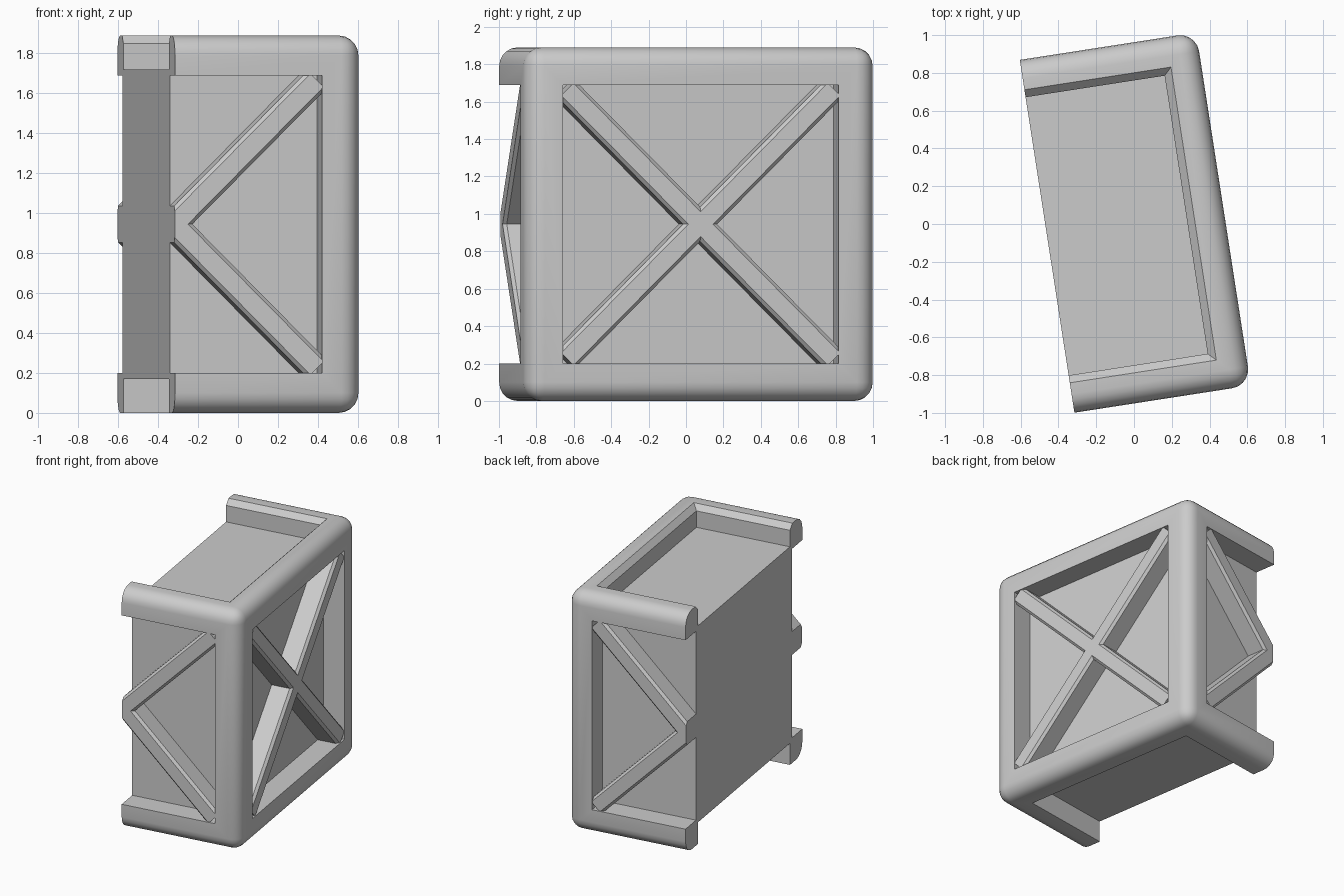
import bpy, bmesh
from math import radians
from mathutils import Matrix, Vector

if "Cube" in bpy.data.objects:
    bpy.data.objects.remove(bpy.data.objects["Cube"])

H = 0.945        # half side of the full crate
OPEN = 0.745     # half width of the frame openings
PANEL = 0.775    # depth of the recessed panels
PLACE = Matrix.Translation((-0.46, -0.065, H)) @ Matrix.Rotation(radians(8.8), 4, 'Z')


def finish(name, bm, halve=True):
    # slice the crate down the middle and close the cut
    if halve:
        r = bmesh.ops.bisect_plane(bm, geom=bm.verts[:] + bm.edges[:] + bm.faces[:],
                                   plane_co=(0, 0, 0), plane_no=(-1, 0, 0), clear_outer=True)
        edges = [e for e in r['geom_cut'] if isinstance(e, bmesh.types.BMEdge)]
        if edges:
            bmesh.ops.contextual_create(bm, geom=edges)
    bmesh.ops.recalc_face_normals(bm, faces=bm.faces[:])
    me = bpy.data.meshes.new(name)
    bm.to_mesh(me)
    bm.free()
    ob = bpy.data.objects.new(name, me)
    bpy.context.collection.objects.link(ob)
    ob.matrix_world = PLACE
    return ob


def loft(rings):
    # closed solid through rings of points
    bm = bmesh.new()
    rows = [[bm.verts.new(p) for p in ring] for ring in rings]
    n = len(rows[0])
    for a, b in zip(rows, rows[1:]):
        for i in range(n):
            j = (i + 1) % n
            bm.faces.new((a[i], a[j], b[j], b[i]))
    bm.faces.new(rows[0])
    bm.faces.new(rows[-1])
    return bm


def square(s, z):
    return [(-s, -s, z), (s, -s, z), (s, s, z), (-s, s, z)]


# rounded half crate
bm = bmesh.new()
bmesh.ops.create_cube(bm, size=2 * H)
bmesh.ops.bevel(bm, geom=bm.edges[:], offset=0.1, segments=5, profile=0.5, affect='EDGES')
body = finish("crate_frame", bm)

# facing directions, z axis turned onto each face normal
X90 = Matrix.Rotation(radians(90), 4, 'X')
sides = {"right": Matrix.Rotation(radians(90), 4, 'Z') @ X90,
         "front": X90,
         "back": Matrix.Rotation(radians(180), 4, 'Z') @ X90}
caps = {"top": Matrix.Identity(4), "bottom": Matrix.Rotation(radians(180), 4, 'X')}

# recesses, the top one with a chamfered rim
for name, m in {**sides, **caps}.items():
    rings = [square(OPEN, PANEL), square(OPEN, 1.1)]
    if name == "top":
        rings = [square(OPEN, PANEL), square(OPEN, 0.905),
                 square(OPEN + 0.04, H), square(OPEN + 0.05, H + 0.01)]
    bm = loft(rings)
    bmesh.ops.transform(bm, matrix=m, verts=bm.verts[:])
    cutter = finish(name + "_recess_cutter", bm, halve=False)
    cutter.hide_render = True
    cutter.hide_set(True)
    mod = body.modifiers.new(name, 'BOOLEAN')
    mod.operation = 'DIFFERENCE'
    mod.solver = 'EXACT'
    mod.object = cutter

# bake the recesses and drop the cutters
bpy.context.view_layer.update()
dg = bpy.context.evaluated_depsgraph_get()
baked = bpy.data.meshes.new_from_object(body.evaluated_get(dg))
body.modifiers.clear()
body.data = baked
for ob in [o for o in bpy.data.objects if o.name.endswith("_cutter")]:
    bpy.data.objects.remove(ob)

# chamfered diagonal braces on the three upright sides
profile = [(-.065, .74), (.065, .74), (.065, .918), (.047, .937), (-.047, .937), (-.065, .918)]
for name, m in sides.items():
    for angle in (45, -45):
        bm = loft([[(x, t, d) for t, d in profile] for x in (-1.02, 1.02)])
        turn = m @ Matrix.Rotation(radians(angle), 4, 'Z')
        bmesh.ops.transform(bm, matrix=turn, verts=bm.verts[:])
        finish(f"{name}_brace_{'up' if angle > 0 else 'down'}", bm)

# smooth the rounded edges only
bpy.ops.object.select_all(action='DESELECT')
body.select_set(True)
bpy.context.view_layer.objects.active = body
bpy.ops.object.shade_smooth_by_angle(angle=radians(30))
